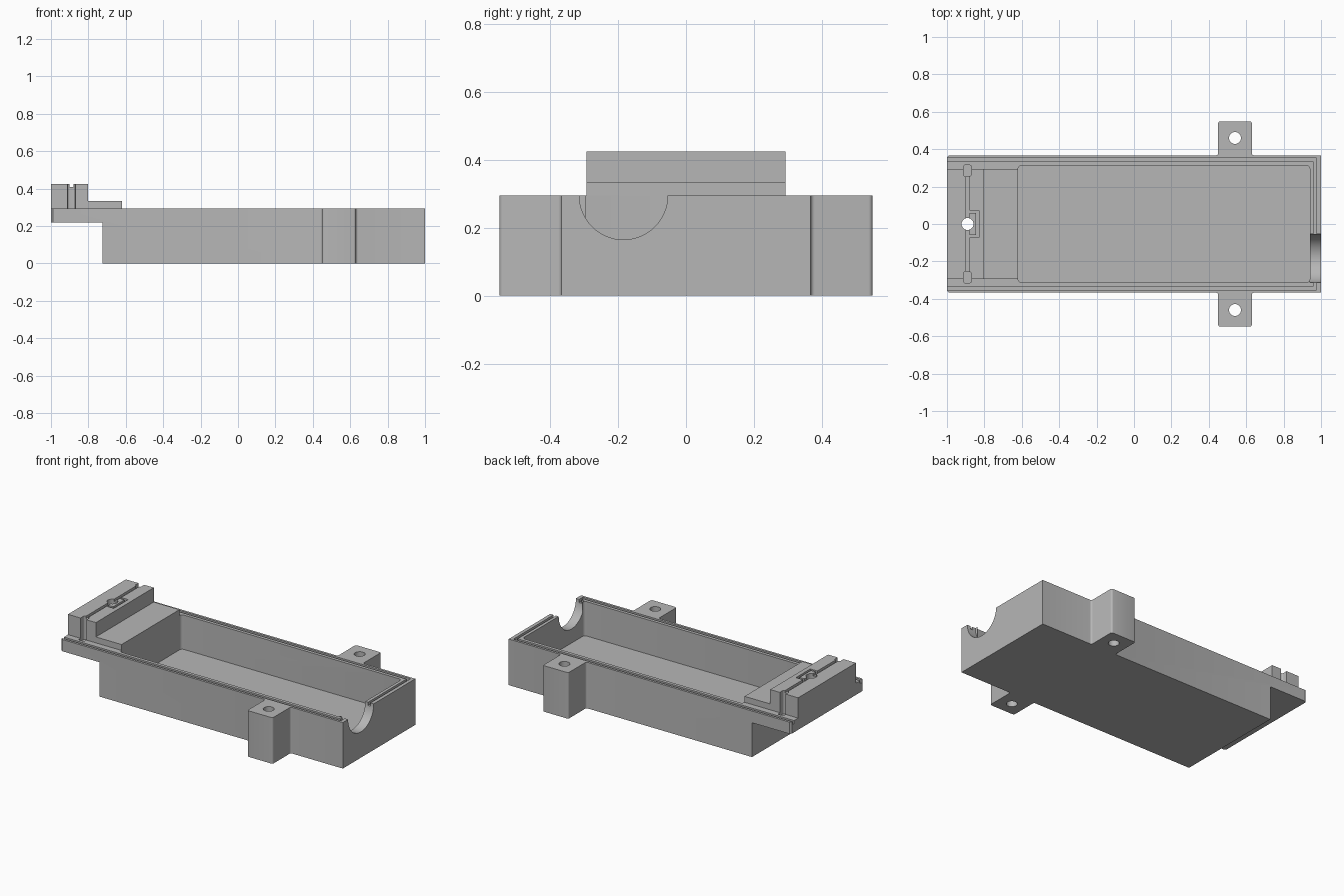
import bpy, bmesh, math

if "Cube" in bpy.data.objects:
    bpy.data.objects.remove(bpy.data.objects["Cube"])

grey = bpy.data.materials.new("plain grey")
grey.diffuse_color = (0.47, 0.47, 0.47, 1)
grey.use_nodes = True
grey.node_tree.nodes["Principled BSDF"].inputs["Base Color"].default_value = grey.diffuse_color


def prism(name, outline, z0, z1):
    """Extrude an xy outline from z0 to z1."""
    bm = bmesh.new()
    face = bm.faces.new([bm.verts.new((x, y, z0)) for x, y in outline])
    ext = bmesh.ops.extrude_face_region(bm, geom=[face])["geom"]
    for v in ext:
        if isinstance(v, bmesh.types.BMVert):
            v.co.z = z1
    bmesh.ops.recalc_face_normals(bm, faces=bm.faces[:])
    mesh = bpy.data.meshes.new(name)
    bm.to_mesh(mesh)
    bm.free()
    mesh.materials.append(grey)
    ob = bpy.data.objects.new(name, mesh)
    bpy.context.collection.objects.link(ob)
    return ob


def rect(x0, x1, y0, y1, r=0.0):
    """Rectangle outline with optional rounded corners."""
    if not r:
        return [(x0, y0), (x1, y0), (x1, y1), (x0, y1)]
    pts = []
    for cx, cy, start in ((x1 - r, y1 - r, 0), (x0 + r, y1 - r, 90),
                          (x0 + r, y0 + r, 180), (x1 - r, y0 + r, 270)):
        for i in range(5):
            a = math.radians(start + i * 22.5)
            pts.append((cx + r * math.cos(a), cy + r * math.sin(a)))
    return pts


def circle(cx, cy, r, n=32):
    return [(cx + r * math.cos(2 * math.pi * i / n),
             cy + r * math.sin(2 * math.pi * i / n)) for i in range(n)]


def cut(target, cutters):
    """Subtract cutters one by one, baking each result."""
    for c in cutters:
        m = target.modifiers.new("cut", "BOOLEAN")
        m.operation, m.solver, m.object = "DIFFERENCE", "EXACT", c
        bpy.context.view_layer.update()
        dg = bpy.context.evaluated_depsgraph_get()
        new = bpy.data.meshes.new_from_object(target.evaluated_get(dg))
        target.modifiers.clear()
        target.data = new


H, W = 0.295, 0.367          # tray height and half width
TAB = 0.549                  # half span over the screw tabs

# Tray outline with rounded screw tabs, mirrored in y
half = [(1.0, W)]
for cx, cy, r, start, step in ((0.642, W + 0.012, 0.012, 270, -1),
                               (0.618, TAB - 0.012, 0.012, 0, 1),
                               (0.462, TAB - 0.012, 0.012, 90, 1),
                               (0.438, W + 0.012, 0.012, 0, -1)):
    for i in range(5):
        a = math.radians(start + step * i * 22.5)
        half.append((cx + r * math.cos(a), cy + r * math.sin(a)))
half += [(-0.99, W), (-1.0, W - 0.01)]
outline = half + [(x, -y) for x, y in reversed(half)]
tray = prism("tray", outline, 0, H)

# Clamp block and its lower step, joined as one L profile
block = prism("clamp_block", rect(-1.0, -0.62, -0.293, 0.293), H, 0.425)

# Cutters shared by the block and the tray
hole = prism("wire_hole_cutter", circle(-0.89, 0, 0.032), -0.1, 0.6)
end_slots = [prism("end_slot_cutter", rect(-0.911, -0.87, min(a, b), max(a, b), 0.01),
                   0.275, 0.6)
             for a, b in ((0.255, 0.315), (-0.255, -0.315))]

# Tray cutters
shelf = prism("shelf_cutter", rect(-1.1, -0.725, -0.6, 0.6), -0.1, 0.22)
cavity = prism("cavity_cutter", rect(-0.62, 0.94, -0.313, 0.313, 0.018), 0.075, 0.6)
groove = prism("rim_groove_cutter",
               [(-1.1, -0.352), (0.977, -0.352), (0.977, 0.352), (-1.1, 0.352),
                (-1.1, 0.334), (0.96, 0.334), (0.96, -0.334), (-1.1, -0.334)],
               0.275, 0.6)
tab_holes = [prism("screw_hole_cutter", circle(0.54, s * 0.46, 0.032), -0.1, 0.6)
             for s in (1, -1)]
# Round cable notch through the right wall
notch = prism("cable_notch_cutter", circle(0, 0, 0.13, 64), 0.9399, 1.1)
for v in notch.data.vertices:
    x, y, z = v.co
    v.co = (z, x - 0.184, y + H)
cut(tray, [shelf, cavity, groove, notch, hole] + tab_holes + end_slots)

# Block cutters: step, shallow wire slot and three-sided latch trench
step = prism("step_cutter", rect(-0.802, -0.5, -0.6, 0.6), 0.333, 0.6)
slot = prism("wire_slot_cutter", rect(-0.9, -0.88, -0.6, 0.6), 0.41, 0.6)
trench = prism("latch_trench_cutter",
               [(-0.885, -0.073), (-0.83, -0.073), (-0.83, 0.073), (-0.885, 0.073),
                (-0.885, 0.058), (-0.845, 0.058), (-0.845, -0.058), (-0.885, -0.058)],
               0.405, 0.6)
cut(block, [step, slot, trench, hole] + end_slots)

# Remove the helpers and smooth the round walls
for ob in list(bpy.data.objects):
    if "cutter" in ob.name:
        bpy.data.objects.remove(ob)
for ob in (tray, block):
    bpy.ops.object.select_all(action="DESELECT")
    ob.select_set(True)
    bpy.context.view_layer.objects.active = ob
    bpy.ops.object.shade_smooth_by_angle(angle=math.radians(30))
